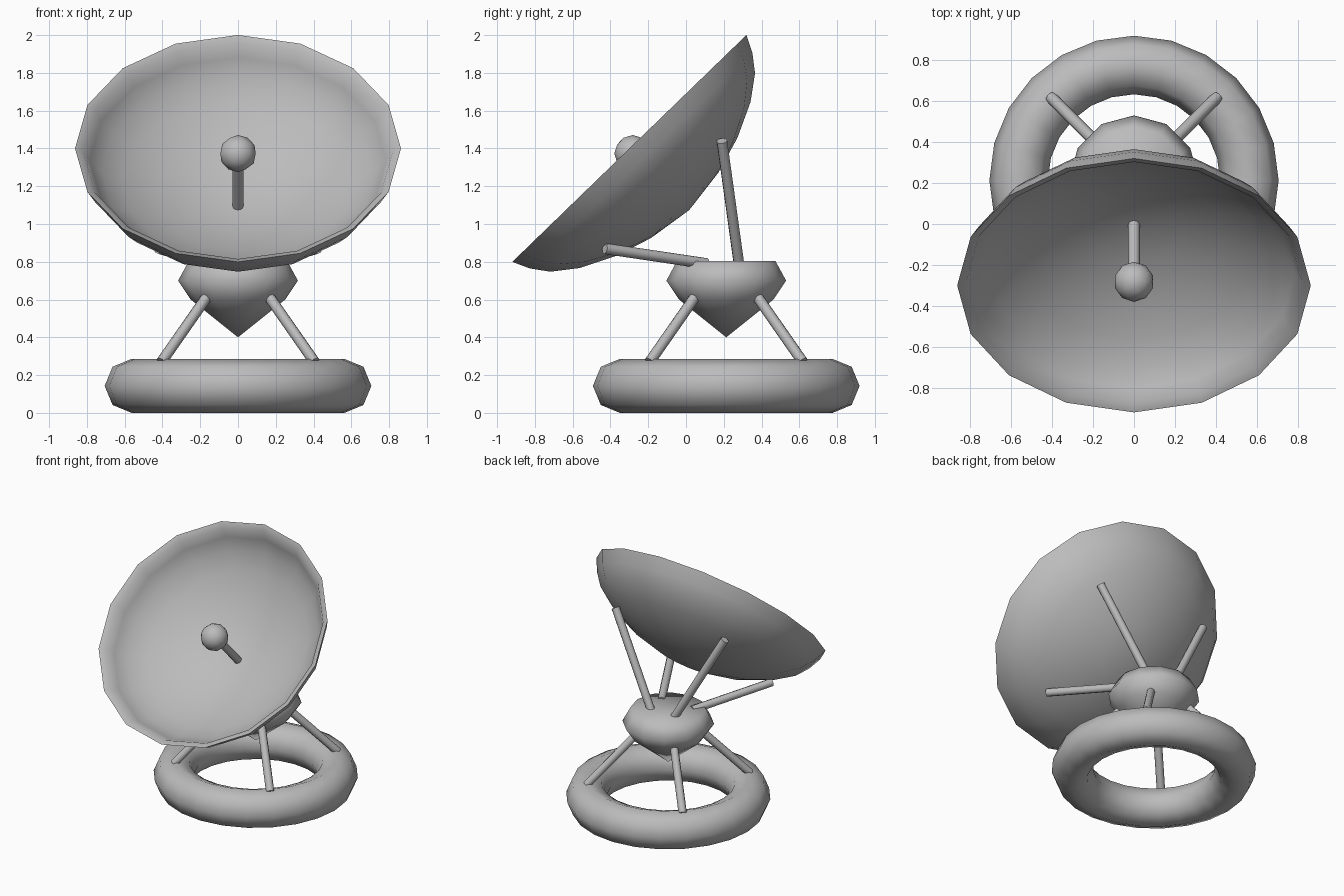
import bpy, bmesh, math
from mathutils import Vector, Matrix

if "Cube" in bpy.data.objects:
    bpy.data.objects.remove(bpy.data.objects["Cube"], do_unlink=True)

grey = bpy.data.materials.new("grey_metal")
grey.use_nodes = True
colour = (0.5, 0.5, 0.5, 1)
grey.diffuse_color = colour
grey.node_tree.nodes["Principled BSDF"].inputs["Base Color"].default_value = colour


def finish(obj, name, angle=50):
    obj.name = obj.data.name = name
    obj.data.materials.append(grey)
    bpy.ops.object.select_all(action="DESELECT")
    obj.select_set(True)
    bpy.context.view_layer.objects.active = obj
    bpy.ops.object.shade_smooth_by_angle(angle=math.radians(angle))
    return obj


def lathe(name, profile, sides, matrix, angle):
    """Spin (radius, height) points about local z."""
    bm = bmesh.new()
    verts = [bm.verts.new((r, 0, z)) for r, z in profile]
    edges = [bm.edges.new(pair) for pair in zip(verts, verts[1:])]
    bmesh.ops.spin(bm, geom=verts + edges, cent=(0, 0, 0), axis=(0, 0, 1),
                   angle=math.tau, steps=sides, use_merge=True)
    bmesh.ops.remove_doubles(bm, verts=bm.verts, dist=0.0005)
    bmesh.ops.recalc_face_normals(bm, faces=bm.faces)
    mesh = bpy.data.meshes.new(name)
    bm.to_mesh(mesh)
    bm.free()
    obj = bpy.data.objects.new(name, mesh)
    bpy.context.collection.objects.link(obj)
    obj.matrix_world = matrix
    return finish(obj, name, angle)


def rod(name, start, end, radius=0.029):
    start, end = Vector(start), Vector(end)
    axis = end - start
    bpy.ops.mesh.primitive_cylinder_add(
        vertices=8, radius=radius, depth=axis.length, location=(start + end) / 2,
        rotation=axis.to_track_quat("Z", "Y").to_euler())
    return finish(bpy.context.object, name)


CENTRE_Y = 0.213

# Base ring
bpy.ops.mesh.primitive_torus_add(major_segments=24, minor_segments=8, major_radius=0.563,
                                 minor_radius=0.143, location=(0, CENTRE_Y, 0.143))
finish(bpy.context.object, "base_ring", 60)

# Pointed hub
lathe("hub", [(0, 0.4), (0.25, 0.6), (0.317, 0.7), (0.26, 0.805), (0, 0.805)], 12,
      Matrix.Translation((0, CENTRE_Y, 0)), 75)

# Tilted bowl: outer skin, lip, inner skin
tilt = Matrix.Translation((0, -0.3, 1.4)) @ Matrix.Rotation(math.radians(44.1), 4, "X")
outer = [(0, -0.455), (0.25, -0.42), (0.45, -0.358), (0.632, -0.27), (0.755, -0.177),
         (0.82, -0.09), (0.863, 0)]
inner = [(0.82, -0.02), (0.785, -0.09), (0.72, -0.17), (0.61, -0.25), (0.44, -0.335),
         (0.24, -0.398), (0, -0.43)]
lathe("dish", outer + inner, 16, tilt, 80)

# Receiver on its stalk
rod("receiver_stalk", tilt @ Vector((0, 0, -0.45)), tilt @ Vector((0, 0, -0.05)))
bpy.ops.mesh.primitive_ico_sphere_add(subdivisions=2, radius=0.098, location=(0, -0.282, 1.373))
finish(bpy.context.object, "receiver_ball")

# Legs and dish struts, mirrored left and right
for side, label in ((1, "left"), (-1, "right")):
    for depth, end in ((-1, "front"), (1, "back")):
        rod(f"{end}_{label}_leg", (side * 0.14, CENTRE_Y + depth * 0.14, 0.65),
            (side * 0.405, CENTRE_Y + depth * 0.405, 0.27))
    rod(f"upper_{label}_strut", (side * 0.07, 0.287, 0.74), (side * 0.46, 0.19, 1.44))
    rod(f"lower_{label}_strut", (side * 0.13, 0.11, 0.79), (side * 0.42, -0.43, 0.87))
